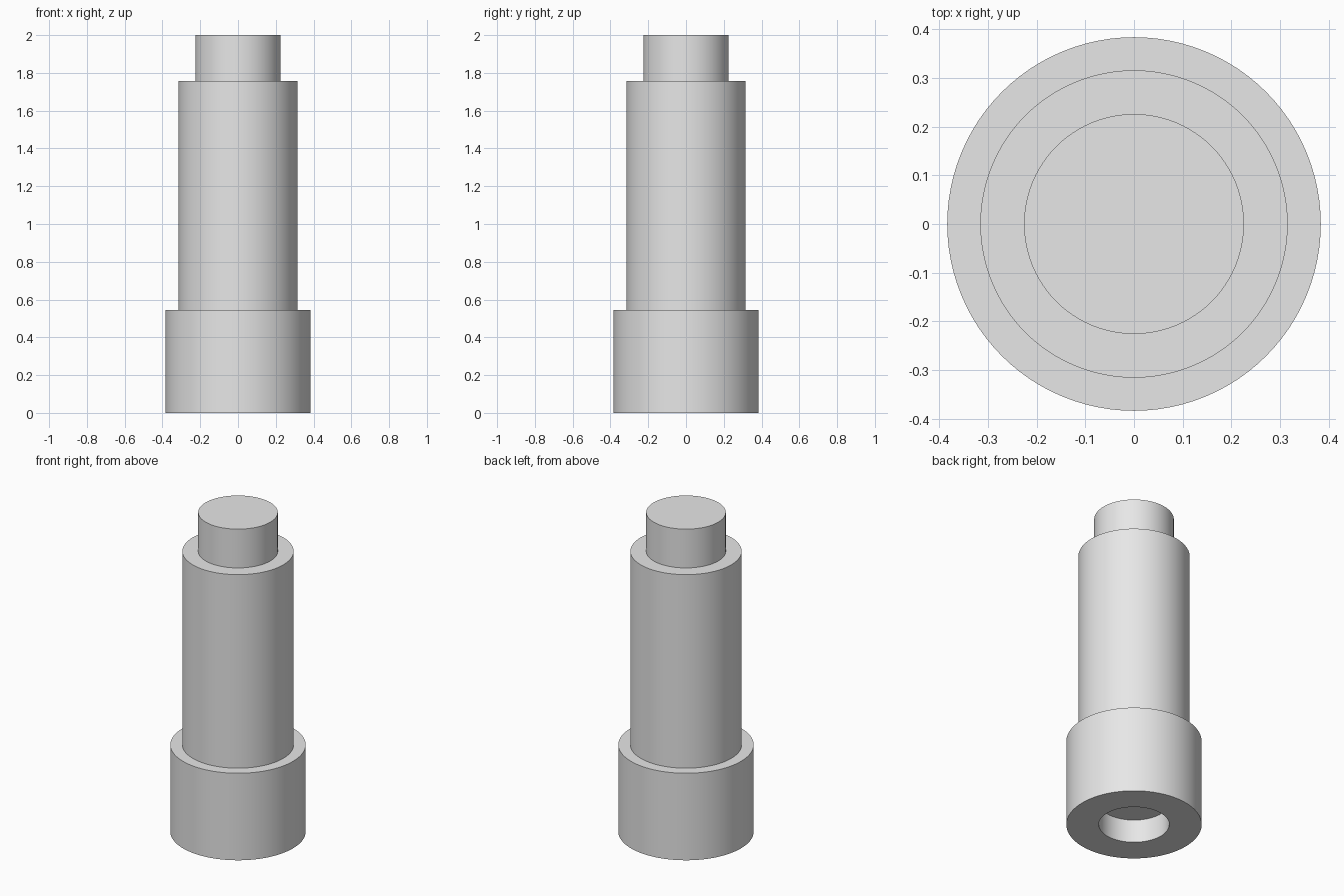
import bpy
import bmesh
import math

SEGMENTS = 96

cube = bpy.data.objects.get("Cube")
if cube:
    bpy.data.objects.remove(cube, do_unlink=True)

# Plain grey finish
grey = bpy.data.materials.new("plain_grey")
grey.use_nodes = True
colour = (0.8, 0.8, 0.8, 1)
grey.diffuse_color = colour
grey.node_tree.nodes["Principled BSDF"].inputs["Base Color"].default_value = colour


def lathe(name, profile):
    """Spin a (radius, height) profile around z into a closed solid."""
    bm = bmesh.new()
    verts = [bm.verts.new((r, 0, z)) for r, z in profile]
    edges = [bm.edges.new(pair) for pair in zip(verts, verts[1:])]
    bmesh.ops.spin(bm, geom=verts + edges, cent=(0, 0, 0), axis=(0, 0, 1),
                   angle=math.tau, steps=SEGMENTS, use_duplicate=False)
    bmesh.ops.remove_doubles(bm, verts=bm.verts, dist=1e-4)
    bmesh.ops.recalc_face_normals(bm, faces=bm.faces)
    mesh = bpy.data.meshes.new(name)
    bm.to_mesh(mesh)
    bm.free()
    mesh.materials.append(grey)
    obj = bpy.data.objects.new(name, mesh)
    bpy.context.collection.objects.link(obj)
    bpy.ops.object.select_all(action='DESELECT')
    obj.select_set(True)
    bpy.context.view_layer.objects.active = obj
    bpy.ops.object.shade_smooth_by_angle(angle=math.radians(30))
    return obj


# Radii and heights of the steps
collar_r, barrel_r, tip_r, socket_r = 0.384, 0.316, 0.226, 0.2
socket_top, collar_top, barrel_top, tip_top = 0.145, 0.545, 1.757, 2.0

# One turned body: blind socket underneath, collar, barrel and tip
lathe("stepped_pin", [
    (0, socket_top), (socket_r, socket_top), (socket_r, 0),
    (collar_r, 0), (collar_r, collar_top),
    (barrel_r, collar_top), (barrel_r, barrel_top),
    (tip_r, barrel_top), (tip_r, tip_top), (0, tip_top),
])
